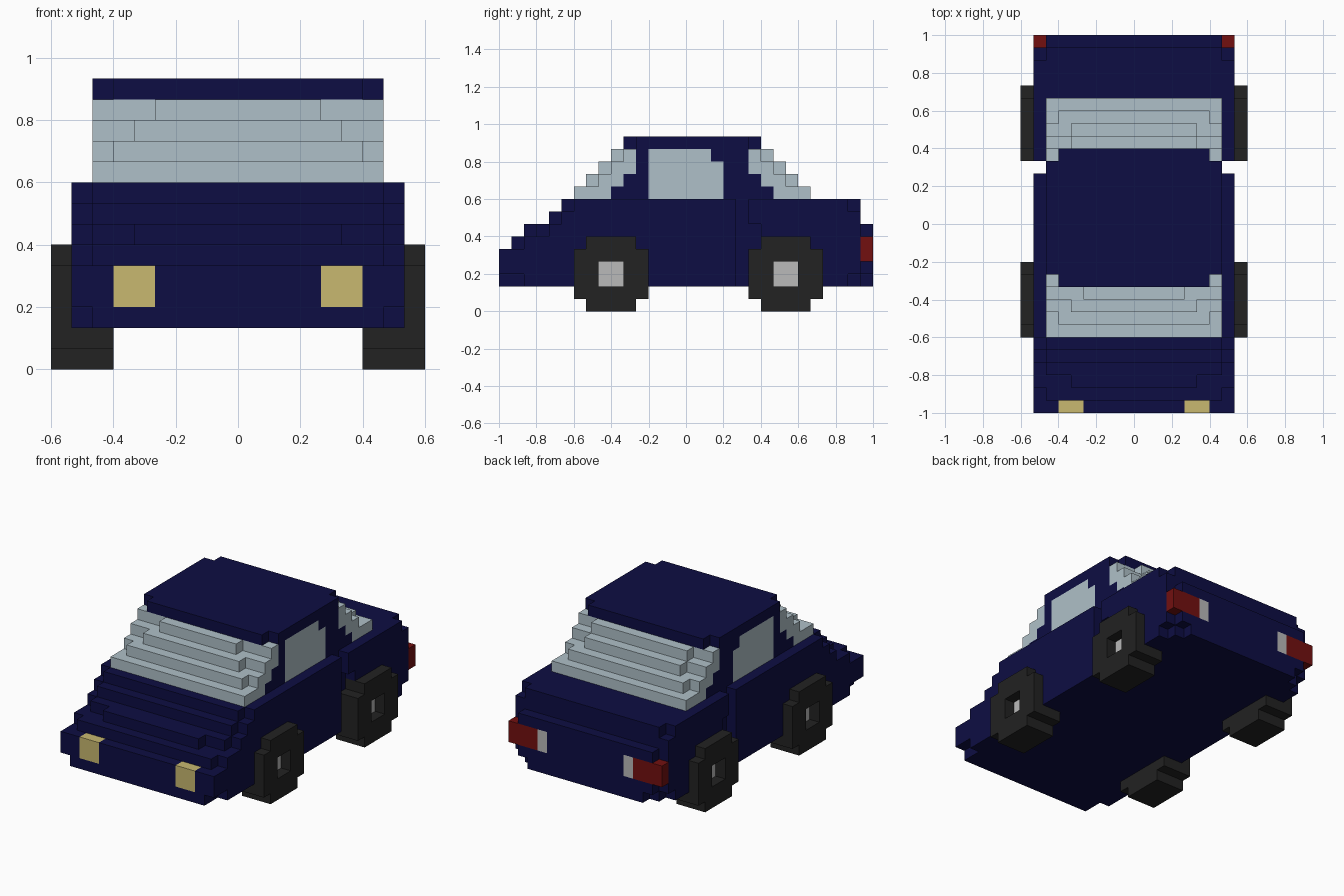
import bpy, bmesh

if "Cube" in bpy.data.objects:
    bpy.data.objects.remove(bpy.data.objects["Cube"])

U = 1 / 15  # size of one block


def material(name, *rgb):
    m = bpy.data.materials.new(name)
    m.diffuse_color = (*rgb, 1)
    m.use_nodes = True
    m.node_tree.nodes["Principled BSDF"].inputs["Base Color"].default_value = m.diffuse_color
    return m


navy = material("navy paint", .004, .004, .056)
glass = material("pale glass", .43, .53, .58)
rubber = material("black rubber", .016, .016, .016)
grey = material("light grey", .49, .49, .49)
yellow = material("headlight yellow", .58, .48, .16)
red = material("tail red", .17, .005, .005)

MATERIALS = {"body": navy, "cabin": navy, "windscreen": glass, "rear_window": glass,
             "side_windows": glass, "tyres": rubber, "hubs": grey,
             "headlights": yellow, "tail_lights": red, "reverse_lights": grey}
cells = {}  # right half of the car: block position -> part name


def box(part, x0, x1, y0, y1, z0, z1):
    """Fill a block range with a part; None carves it away."""
    for x in range(x0, x1):
        for y in range(y0, y1):
            for z in range(z0, z1):
                if part:
                    cells[x, y, z] = part
                else:
                    cells.pop((x, y, z), None)


# Body layers: z range, then (x range, front, back) strips
layers = [
    (2, 3, [(0, 6, -15, 15), (6, 7, -15, 14), (7, 8, -13, 13)]),
    (3, 4, [(0, 7, -15, 15), (7, 8, -15, 14)]),
    (4, 5, [(0, 7, -15, 15), (7, 8, -15, 14)]),
    (5, 6, [(0, 7, -14, 15), (7, 8, -13, 14)]),
    (6, 7, [(0, 5, -13, 15), (5, 7, -12, 15), (7, 8, -11, 14)]),
    (7, 8, [(0, 7, -11, 14), (7, 8, -10, 14)]),
    (8, 9, [(0, 7, -10, 14), (7, 8, -9, 13)]),
]
for z0, z1, strips in layers:
    for x0, x1, y0, y1 in strips:
        box("body", x0, x1, y0, y1, z0, z1)

# Seam behind the doors and the recess ahead of the rear wheel
box(None, 7, 8, 4, 5, 2, 9)
box(None, 7, 8, 5, 6, 2, 7)

# Lamps
box("headlights", 4, 6, -15, -14, 3, 5)
box("tail_lights", 5, 8, 14, 15, 4, 6)
box("reverse_lights", 4, 5, 14, 15, 4, 6)

# Stepped cabin: front glass start, pillar start, pillar end, rear glass end,
# and half widths of the full-depth middle at front and rear
steps = [(-9, -6, 7, 10, 7, 7), (-8, -5, 6, 9, 6, 6),
         (-7, -4, 5, 8, 5, 5), (-6, -4, 5, 7, 4, 5)]
for i, (f, p0, p1, r, wf, wr) in enumerate(steps):
    z = 9 + i
    box("windscreen", 0, wf, f, p0, z, z + 1)
    box("windscreen", wf, 7, f + 1, p0, z, z + 1)
    box("cabin", 0, 7, p0, p1, z, z + 1)
    box("rear_window", 0, wr, p1, r, z, z + 1)
    box("rear_window", wr, 7, p1, r - 1, z, z + 1)
    box("side_windows", 6, 7, -3, 2 if i == 3 else 3, z, z + 1)

# Roof
box("cabin", 0, 6, -5, 6, 13, 14)
box("cabin", 6, 7, -4, 5, 13, 14)

# Wheels with recessed hubs
for y in (-9, 5):
    box("tyres", 6, 9, y, y + 6, 1, 5)
    box("tyres", 6, 9, y + 1, y + 5, 0, 6)
    box(None, 8, 9, y + 2, y + 4, 2, 4)
    box("hubs", 7, 8, y + 2, y + 4, 2, 4)

# Mirror to the left half
full = dict(cells)
full.update({(-1 - x, y, z): p for (x, y, z), p in cells.items()})

# Make one mesh per part from its exposed block faces
for part, mat in MATERIALS.items():
    bm = bmesh.new()
    for pos, owner in full.items():
        if owner != part:
            continue
        for axis in range(3):
            for side in (0, 1):
                n = list(pos)
                n[axis] += 2 * side - 1
                if tuple(n) in full:
                    continue
                corners = []
                for a, b in ((0, 0), (1, 0), (1, 1), (0, 1)):
                    c = list(pos)
                    c[axis] += side
                    c[(axis + 1) % 3] += a
                    c[(axis + 2) % 3] += b
                    corners.append(bm.verts.new([v * U for v in c]))
                bm.faces.new(corners if side else corners[::-1])
    bmesh.ops.remove_doubles(bm, verts=bm.verts, dist=U * .01)
    mesh = bpy.data.meshes.new(part)
    bm.to_mesh(mesh)
    bm.free()
    mesh.materials.append(mat)
    bpy.context.collection.objects.link(bpy.data.objects.new(part, mesh))
